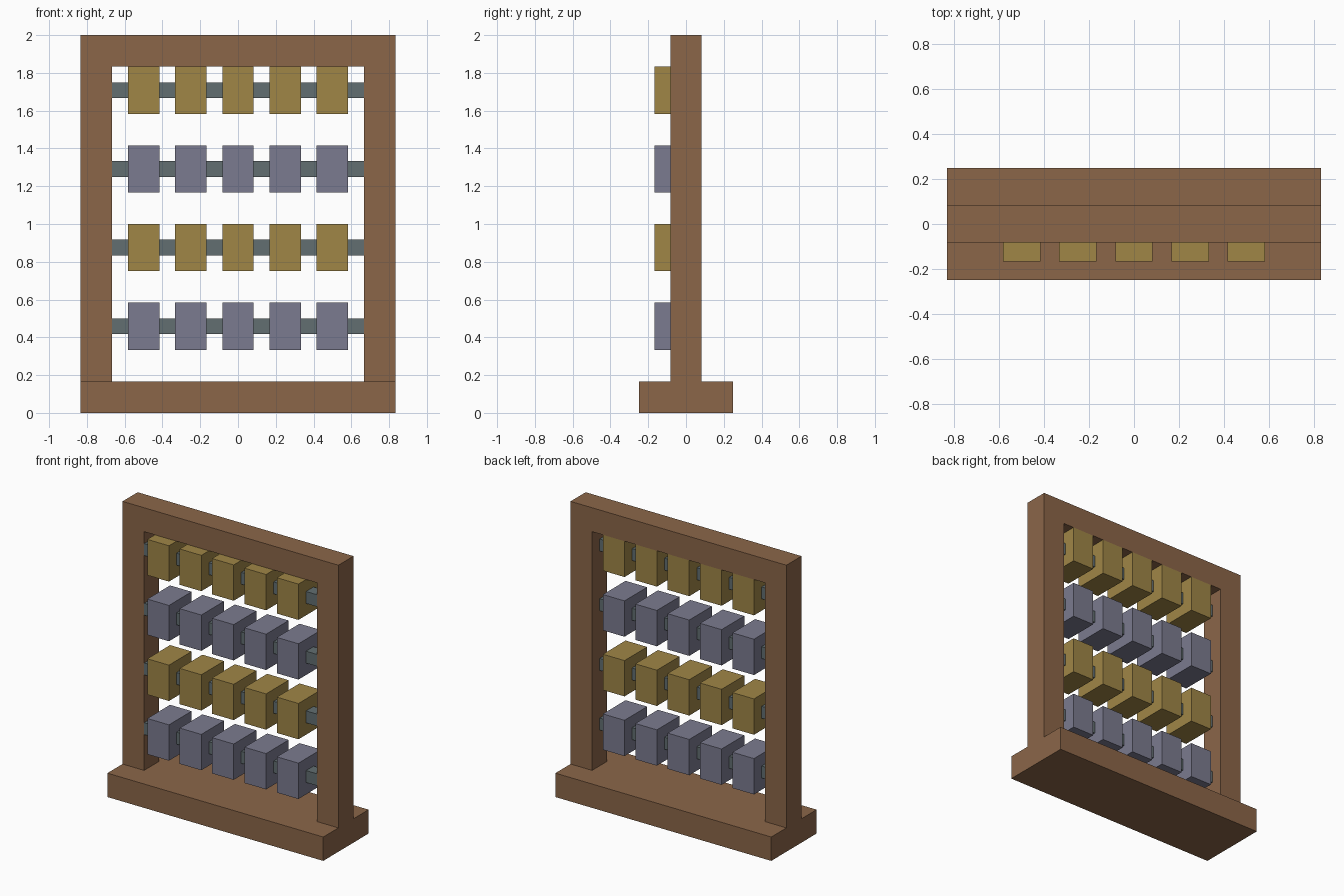
import bpy
import bmesh

if "Cube" in bpy.data.objects:
    bpy.data.objects.remove(bpy.data.objects["Cube"])

U = 1 / 12  # all dimensions are multiples of this unit


def material(name, rgb):
    """Material from a displayed (sRGB 0-255) colour."""
    mat = bpy.data.materials.new(name)
    mat.diffuse_color = (*[(c / 255) ** 2.2 for c in rgb], 1)
    mat.use_nodes = True
    mat.node_tree.nodes["Principled BSDF"].inputs["Base Color"].default_value = mat.diffuse_color
    return mat


wood = material("wood", (138, 102, 74))
gold = material("gold_bead", (158, 133, 72))
slate = material("slate_bead", (122, 122, 142))
metal = material("rod_metal", (98, 110, 112))


def finish(name, bm, mat):
    bmesh.ops.recalc_face_normals(bm, faces=bm.faces)
    mesh = bpy.data.meshes.new(name)
    bm.to_mesh(mesh)
    bm.free()
    mesh.materials.append(mat)
    obj = bpy.data.objects.new(name, mesh)
    bpy.context.collection.objects.link(obj)
    return obj


def box(name, lo, hi, mat):
    """Box between two corners, in units of U."""
    bm = bmesh.new()
    bmesh.ops.create_cube(bm, size=1)
    for v in bm.verts:
        v.co = [U * (a + (b - a) * (c + 0.5)) for a, b, c in zip(lo, hi, v.co)]
    return finish(name, bm, mat)


# Base plinth
box("base", (-10, -3, 0), (10, 3, 2), wood)

# Upright frame: one arch profile extruded front to back
arch = [(-10, 2), (-8, 2), (-8, 22), (8, 22), (8, 2), (10, 2), (10, 24), (-10, 24)]
bm = bmesh.new()
face = bm.faces.new([bm.verts.new((x * U, -U, z * U)) for x, z in arch])
extruded = bmesh.ops.extrude_face_region(bm, geom=[face])["geom"]
bmesh.ops.translate(bm, vec=(0, 2 * U, 0),
                    verts=[g for g in extruded if isinstance(g, bmesh.types.BMVert)])
if not face.is_valid or len(bm.faces) < 10:
    bm.faces.new([v for v in bm.verts if abs(v.co.y + U) < 1e-5])
finish("frame", bm, wood)

# Four rods, each with five block beads in alternating colours
for row in range(4):
    z = 5.5 + 5 * row
    box(f"rod_{row + 1}", (-8, -1, z - 0.5), (8, 0, z + 0.5), metal)
    for col in range(5):
        x = 3 * (col - 2)
        box(f"bead_{row + 1}_{col + 1}", (x - 1, -2, z - 1.5), (x + 1, 1, z + 1.5),
            gold if row % 2 else slate)
